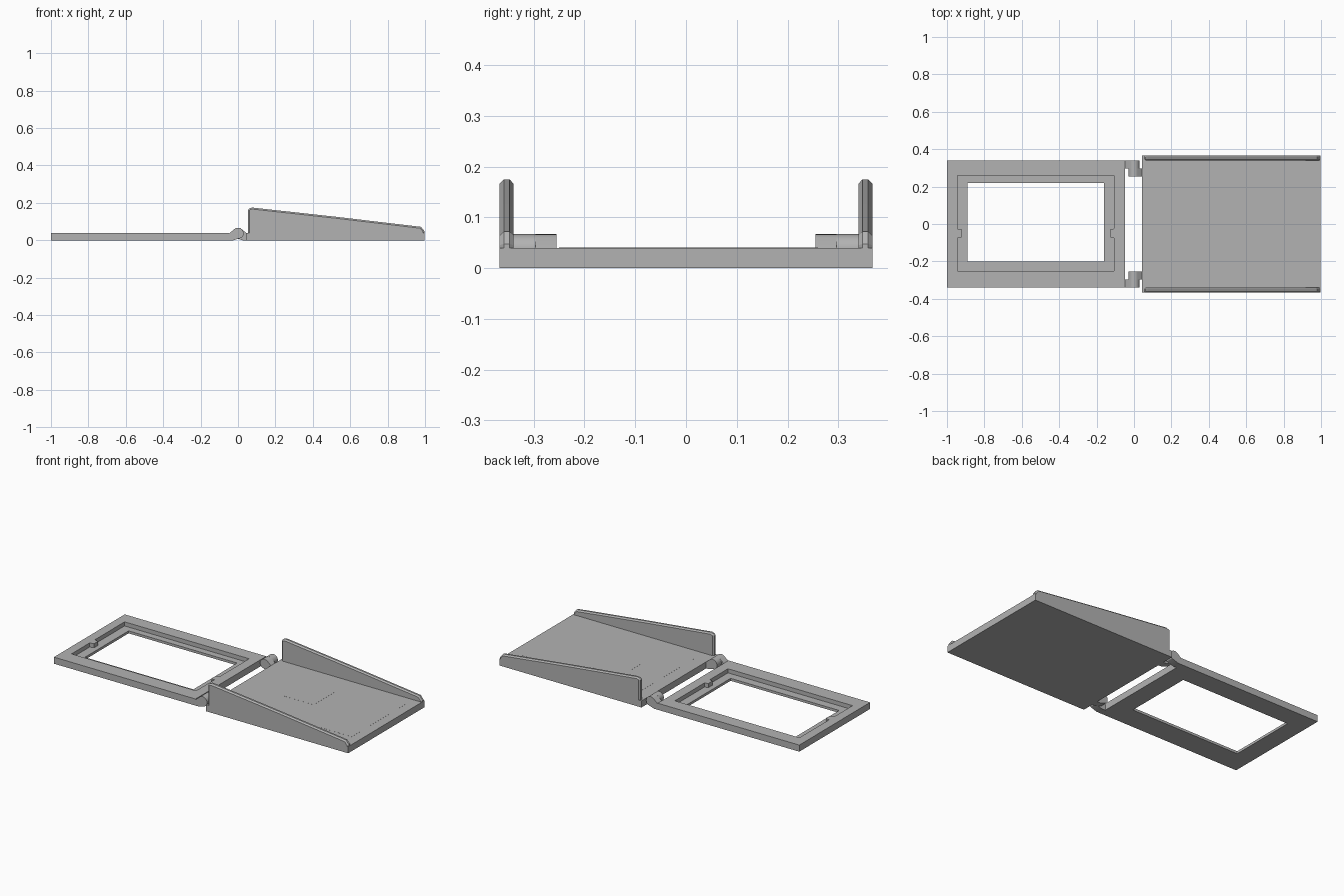
import bpy, bmesh, math

if "Cube" in bpy.data.objects:
    bpy.data.objects.remove(bpy.data.objects["Cube"])

grey = bpy.data.materials.new("plain_grey")
grey.diffuse_color = (0.45, 0.45, 0.45, 1)
grey.use_nodes = True
grey.node_tree.nodes["Principled BSDF"].inputs["Base Color"].default_value = grey.diffuse_color


def prism(name, pts, lo, hi, axis="z"):
    """Extrude a 2D outline: (x, y) along z, or (x, z) along y."""
    bm = bmesh.new()
    place = (lambda p, h: (p[0], p[1], h)) if axis == "z" else (lambda p, h: (p[0], h, p[1]))
    a = [bm.verts.new(place(p, lo)) for p in pts]
    b = [bm.verts.new(place(p, hi)) for p in pts]
    n = len(pts)
    bm.faces.new(a)
    bm.faces.new(b[::-1])
    for i in range(n):
        bm.faces.new((a[i], b[i], b[(i + 1) % n], a[(i + 1) % n]))
    bmesh.ops.recalc_face_normals(bm, faces=bm.faces)
    me = bpy.data.meshes.new(name)
    bm.to_mesh(me)
    bm.free()
    me.materials.append(grey)
    ob = bpy.data.objects.new(name, me)
    bpy.context.collection.objects.link(ob)
    return ob


def rect(x0, x1, y0, y1):
    return [(x0, y0), (x1, y0), (x1, y1), (x0, y1)]


def apply_all(ob):
    bpy.context.view_layer.objects.active = ob
    for m in list(ob.modifiers):
        bpy.ops.object.modifier_apply(modifier=m.name)


def cut(ob, cutter):
    m = ob.modifiers.new("cut", "BOOLEAN")
    m.operation = "DIFFERENCE"
    m.solver = "EXACT"
    m.object = cutter
    apply_all(ob)
    bpy.data.objects.remove(cutter)


# Open frame with a stepped recess and two small tabs
frame = prism("open_frame", rect(-1, -0.048, -0.34, 0.34), 0, 0.04)
x0, x1, y0, y1, t = -0.945, -0.107, -0.25, 0.26, 0.026
recess = [(x0, y0), (x1, y0), (x1, -0.075), (x1 - t + 0.004, -0.07), (x1 - t + 0.004, -0.03),
          (x1, -0.025), (x1, y1), (x0, y1), (x0, -0.025), (x0 + t, -0.03),
          (x0 + t, -0.07), (x0, -0.075)]
cut(frame, prism("recess_cutter", recess, 0.015, 0.1))
cut(frame, prism("window_cutter", rect(-0.89, -0.16, -0.20, 0.22), -0.1, 0.1))

# Tray base
prism("tray_base", rect(0.043, 0.998, -0.367, 0.367), 0, 0.04)

# Tapered side walls with chamfered rims
wall = [(0.053, 0.015), (0.998, 0.015), (0.998, 0.048), (0.978, 0.072),
        (0.53, 0.125), (0.075, 0.175), (0.053, 0.168)]
for side, lo, hi in (("front", -0.367, -0.34), ("back", 0.34, 0.367)):
    w = prism("side_wall_" + side, wall, lo, hi, "y")
    b = w.modifiers.new("chamfer", "BEVEL")
    b.width = 0.008
    b.segments = 1
    b.limit_method = "ANGLE"
    b.angle_limit = math.radians(60)
    apply_all(w)


# Hinge knuckles: a round barrel blended into an arm
def knuckle(name, lo, hi, direction):
    cz, r = 0.037, 0.03
    pts = [(0.05, 0.0), (0.05, 0.034)]
    pts += [(r * math.cos(math.radians(a)), cz + r * math.sin(math.radians(a)))
            for a in range(50, 231, 15)]
    pts += [(0.024, 0.0)]
    ob = prism(name, [(direction * x, z) for x, z in pts], lo, hi, "y")
    bpy.ops.object.select_all(action="DESELECT")
    ob.select_set(True)
    bpy.context.view_layer.objects.active = ob
    bpy.ops.object.shade_smooth_by_angle(angle=math.radians(25))


knuckle("frame_knuckle_front", -0.34, -0.297, -1)
knuckle("frame_knuckle_back", 0.297, 0.34, -1)
knuckle("tray_knuckle_front", -0.297, -0.255, 1)
knuckle("tray_knuckle_back", 0.255, 0.297, 1)

# Faint flush inlay outlines on the tray floor
prism("tray_inlay", rect(0.12, 0.94, -0.25, 0.26), 0.03, 0.0404)
prism("tray_inner_inlay", rect(0.32, 0.53, -0.03, 0.17), 0.03, 0.0408)
